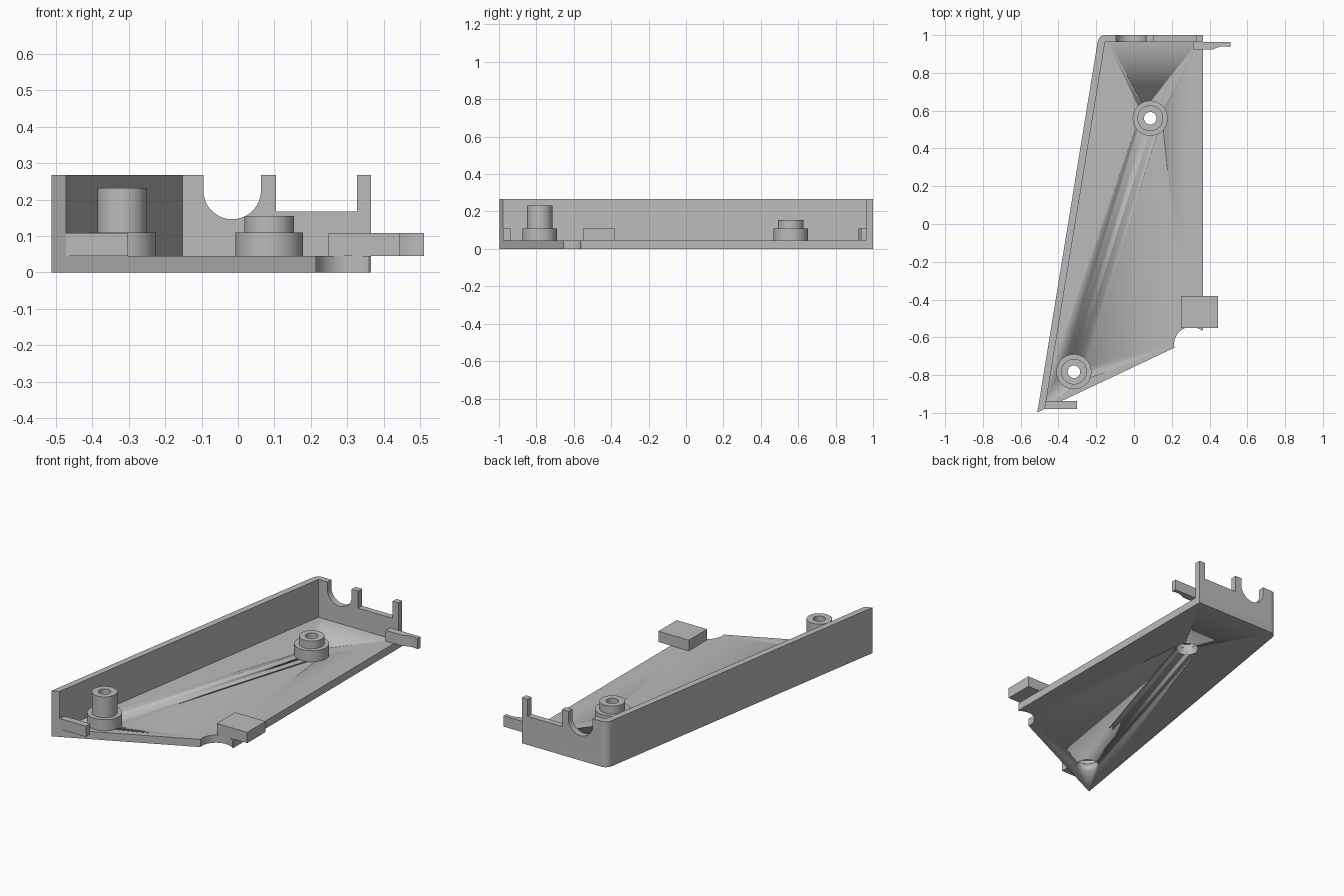
import bpy, bmesh, math
from mathutils import Matrix

cube = bpy.data.objects.get("Cube")
if cube:
    bpy.data.objects.remove(cube, do_unlink=True)

grey = bpy.data.materials.new("plain grey")
grey.use_nodes = True
COLOUR = (0.5, 0.5, 0.5, 1)
grey.diffuse_color = COLOUR
grey.node_tree.nodes["Principled BSDF"].inputs["Base Color"].default_value = COLOUR

FLOOR, TAB_TOP, TOP = 0.045, 0.108, 0.267


def finish(name, bm):
    bmesh.ops.recalc_face_normals(bm, faces=bm.faces)
    mesh = bpy.data.meshes.new(name)
    bm.to_mesh(mesh)
    bm.free()
    mesh.materials.append(grey)
    ob = bpy.data.objects.new(name, mesh)
    bpy.context.collection.objects.link(ob)
    bpy.ops.object.select_all(action='DESELECT')
    ob.select_set(True)
    bpy.context.view_layer.objects.active = ob
    bpy.ops.object.shade_smooth_by_angle(angle=math.radians(30))
    return ob


def prism(name, outline, low, high, upright=False):
    """Extrude an outline along z, or along y when upright."""
    bm = bmesh.new()
    place = (lambda a, b, c: (a, c, b)) if upright else (lambda a, b, c: (a, b, c))
    face = bm.faces.new([bm.verts.new(place(a, b, low)) for a, b in outline])
    extruded = bmesh.ops.extrude_face_region(bm, geom=[face])["geom"]
    bmesh.ops.translate(bm, vec=place(0, 0, high - low),
                        verts=[v for v in extruded if isinstance(v, bmesh.types.BMVert)])
    return finish(name, bm)


def rect(x0, x1, y0, y1):
    return [(x0, y0), (x1, y0), (x1, y1), (x0, y1)]


def arc(cx, cy, r, start, end, steps=16):
    angles = [math.radians(start + (end - start) * i / steps) for i in range(steps + 1)]
    return [(cx + r * math.cos(a), cy + r * math.sin(a)) for a in angles]


def lathe(name, profile, x, y):
    """Spin a closed radius/height profile around a vertical axis."""
    bm = bmesh.new()
    verts = [bm.verts.new((r, 0, z)) for r, z in profile]
    edges = [bm.edges.new((verts[i - 1], verts[i])) for i in range(len(verts))]
    bmesh.ops.spin(bm, geom=verts + edges, cent=(0, 0, 0), axis=(0, 0, 1),
                   angle=math.tau, steps=48)
    bmesh.ops.remove_doubles(bm, verts=bm.verts, dist=0.0001)
    bmesh.ops.translate(bm, vec=(x, y, 0), verts=bm.verts)
    return finish(name, bm)


# Floor with a round notch in its slanted front edge
corner = arc(-0.151, 0.958, 0.042, 171, 90, 8)
notch = arc(0.303, -0.636, 0.091, 52, 192)
floor = prism("floor", [(-0.512, -0.998)] + corner + [(0.365, 1.0), (0.365, -0.562)] + notch,
              0, FLOOR)

# Hollow screw bosses, with wide recesses opening through the floor
BASE_R, POST_R, HOLE_R, RECESS_R = 0.093, 0.068, 0.033, 0.062
for name, x, y, height in (("rear_boss", 0.086, 0.56, 0.155), ("front_boss", -0.318, -0.782, 0.232)):
    lathe(name, [(RECESS_R, FLOOR), (BASE_R, FLOOR), (BASE_R, 0.11), (POST_R, 0.11),
                 (POST_R, height), (HOLE_R, height), (HOLE_R, 0.065), (RECESS_R, 0.065)], x, y)
    bm = bmesh.new()
    bmesh.ops.create_cone(bm, cap_ends=True, segments=48, radius1=RECESS_R, radius2=RECESS_R,
                          depth=0.2, matrix=Matrix.Translation((x, y, 0)))
    cutter = finish("recess_cutter", bm)
    cutter.hide_render = True
    cut = floor.modifiers.new("recess", 'BOOLEAN')
    cut.operation, cut.solver, cut.object = 'DIFFERENCE', 'EXACT', cutter
    bpy.context.view_layer.objects.active = floor
    bpy.ops.object.modifier_apply(modifier=cut.name)
    bpy.data.objects.remove(cutter, do_unlink=True)

# Long side wall with the rounded rear corner
prism("side_wall", [(-0.512, -0.998)] + corner + [(-0.145, 1.0), (-0.145, 0.964), (-0.153, 0.964),
                                                  (-0.472, -0.979)], FLOOR, TOP)

# Rear wall with a round cable cradle and a wide low opening
cradle = arc(-0.016, 0.225, 0.079, 180, 360, 24)
prism("rear_wall", [(-0.145, FLOOR), (-0.145, TOP), (-0.095, TOP)] + cradle +
      [(0.063, TOP), (0.105, TOP), (0.105, 0.167), (0.327, 0.167), (0.327, TOP),
       (0.365, TOP), (0.365, FLOOR)], 0.964, 1.0, upright=True)

# Joining tabs
prism("side_tab", rect(0.248, 0.445, -0.55, -0.38), FLOOR, TAB_TOP)
prism("front_tab", rect(-0.474, -0.302, -0.979, -0.938), FLOOR, TAB_TOP)
prism("rear_hook", [(0.312, 0.964), (0.312, 0.923), (0.415, 0.923), (0.44, 0.934), (0.465, 0.941),
                    (0.49, 0.941), (0.51, 0.936), (0.51, 0.964)], FLOOR, TAB_TOP)
